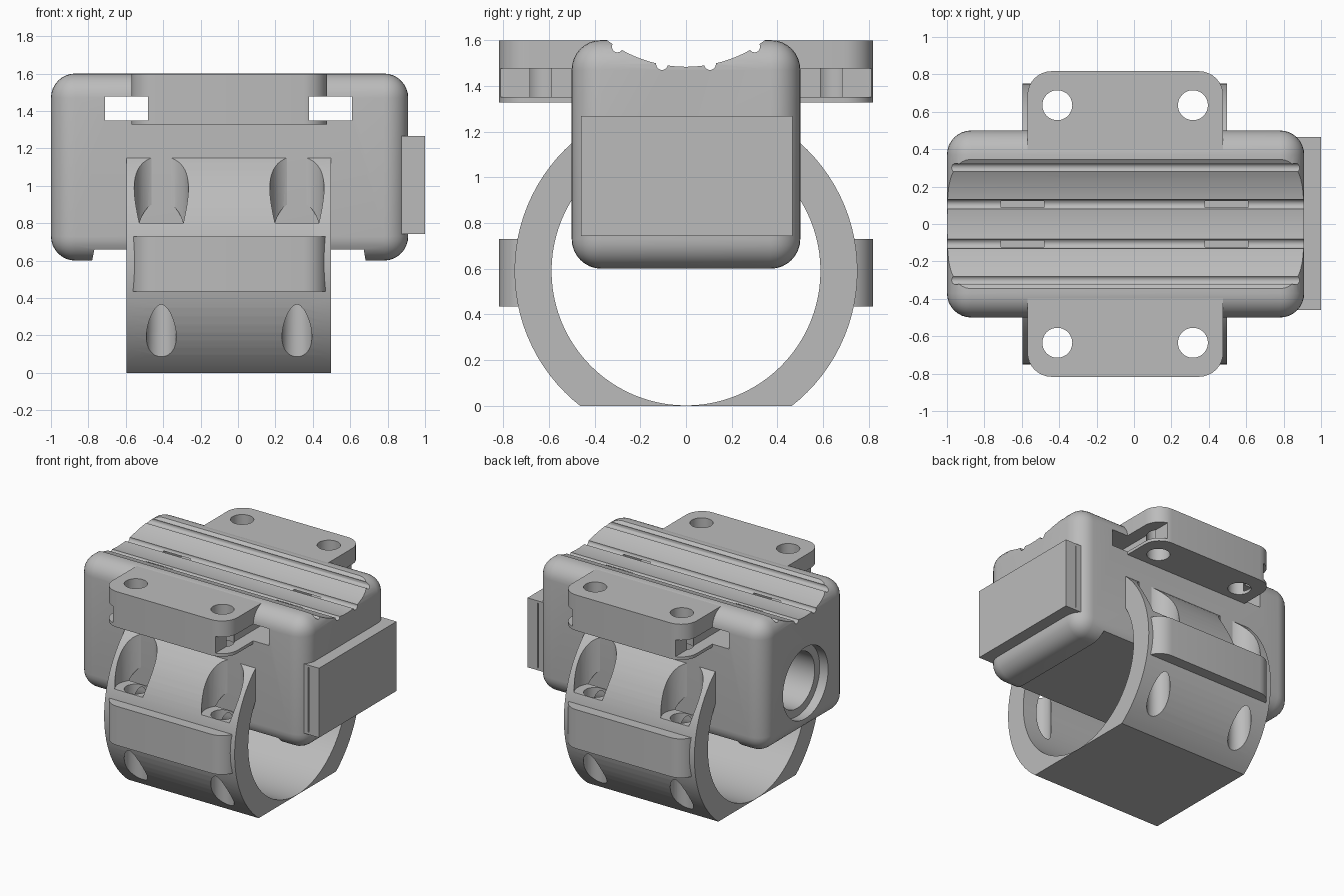
import bpy, bmesh, math
from mathutils import Matrix, Vector

cube = bpy.data.objects.get("Cube")
if cube:
    bpy.data.objects.remove(cube)

grey = bpy.data.materials.new("light grey")
grey.use_nodes = True
colour = (0.5, 0.5, 0.5, 1)
grey.diffuse_color = colour
grey.node_tree.nodes["Principled BSDF"].inputs["Base Color"].default_value = colour


def finish(name, bm):
    mesh = bpy.data.meshes.new(name)
    bm.to_mesh(mesh)
    bm.free()
    mesh.materials.append(grey)
    ob = bpy.data.objects.new(name, mesh)
    bpy.context.collection.objects.link(ob)
    return ob


def block(name, x, y, z, radius=0, upright_only=True, segments=8):
    """Box between pairs of limits, with optional rounded edges."""
    bm = bmesh.new()
    bmesh.ops.create_cube(bm, size=1)
    for v in bm.verts:
        v.co = Vector([(a + b) / 2 + c * (b - a) for (a, b), c in zip((x, y, z), v.co)])
    if radius:
        edges = [e for e in bm.edges
                 if not upright_only or abs(e.verts[0].co.z - e.verts[1].co.z) > 0.01]
        bmesh.ops.bevel(bm, geom=edges, offset=radius, segments=segments,
                        profile=0.5, affect='EDGES')
    return finish(name, bm)


def rod(name, axis, radius, start, end, a, b, sides=48):
    """Cylinder along x (a, b = y, z) or along z (a, b = x, y)."""
    bm = bmesh.new()
    bmesh.ops.create_cone(bm, cap_ends=True, segments=sides, radius1=radius,
                          radius2=radius, depth=end - start)
    mid = (start + end) / 2
    if axis == 'x':
        bm.transform(Matrix.Translation((mid, a, b)) @ Matrix.Rotation(math.pi / 2, 4, 'Y'))
    else:
        bm.transform(Matrix.Translation((a, b, mid)))
    return finish(name, bm)


def carve(ob, cutters):
    """Subtract every cutter in turn and bake the result."""
    for c in cutters:
        mod = ob.modifiers.new("cut", 'BOOLEAN')
        mod.operation = 'DIFFERENCE'
        mod.solver = 'EXACT'
        mod.object = c
    bpy.context.view_layer.update()
    deps = bpy.context.evaluated_depsgraph_get()
    baked = bpy.data.meshes.new_from_object(ob.evaluated_get(deps))
    ob.modifiers.clear()
    ob.data = baked


# Shared cutters: strap slots, bolt holes and counterbores
slots = [block("slot_cutter", (x, x + 0.23), (-1, 1), (1.35, 1.476)) for x in (-0.71, 0.38)]
spots = [(x, y) for x in (-0.41, 0.315) for y in (-0.635, 0.635)]
bolts = [rod("bolt_cutter", 'z', 0.08, -0.2, 1.8, x, y) for x, y in spots]
bores = [rod("bore_cutter", 'z', 0.145, 0.8, 1.3, x, y) for x, y in spots]

# Main body: rounded block with a scooped top, fine grooves and an end bore
body = block("body", (-1, 0.91), (-0.5, 0.5), (0.6, 1.6), 0.13, False)
scoop = [rod("scoop_cutter", 'x', 0.57, -1.2, 1.2, 0, 2.053, 128)]
grooves = [rod("groove_cutter", 'x', r, -1.2, 1.2, s * y, z, 16)
           for s in (-1, 1) for r, y, z in ((0.024, 0.3, 1.57), (0.026, 0.105, 1.495))]
socket = [rod("socket_cutter", 'x', 0.27, -1.2, -0.93, 0, 0.98, 64),
          rod("socket_cutter", 'x', 0.21, -1.1, 0.8, 0, 0.98, 64)]
belly = block("belly_cutter", (-0.8, 0.7), (-1, 1), (0.5, 0.66))
for v in belly.data.vertices:
    if v.co.z > 0.6:
        v.co.x *= 0.96
carve(body, scoop + grooves + slots + socket + [belly])

# Clamp ring under the body, with a flat foot
ring = rod("clamp_ring", 'x', 0.75, -0.595, 0.497, 0, 0.59, 96)
inner = rod("inner_cutter", 'x', 0.588, -1, 1, 0, 0.59, 96)
foot = block("foot_cutter", (-1, 1), (-1, 1), (-1, 0))
core = block("core_cutter", (-1, 1), (-0.48, 0.48), (0.8, 1.7))
carve(ring, [inner, foot, core] + bolts + bores)

# Clamp tabs at the sides of the ring
tabs = block("clamp_tabs", (-0.57, 0.477), (-0.817, 0.817), (0.435, 0.73), 0.13)
waist = rod("waist_cutter", 'x', 0.68, -1, 1, 0, 0.59, 96)
carve(tabs, [waist] + bolts)

# Upper mounting flanges with bolt holes
flanges = block("mounting_flanges", (-0.57, 0.477), (-0.817, 0.817), (1.327, 1.597), 0.13)
gap = block("gap_cutter", (-1, 1), (-0.385, 0.385), (1, 2))
carve(flanges, [gap] + slots + bolts)

# End cover plate
plate = block("end_plate", (0.862, 1), (-0.46, 0.466), (0.742, 1.267))
seam = [block("seam_cutter", (0.908, 0.916), (y - 0.008, y + 0.008), (0.76, 1.25))
        for y in (-0.46, 0.466)]
carve(plate, seam)

for ob in scoop + grooves + slots + socket + bolts + bores + seam + [belly, inner, foot, core, waist, gap]:
    bpy.data.objects.remove(ob)

# Smooth curved faces, keep sharp edges
bpy.ops.object.select_all(action='DESELECT')
for ob in (body, ring, tabs, flanges, plate):
    ob.select_set(True)
bpy.context.view_layer.objects.active = body
bpy.ops.object.shade_smooth_by_angle(angle=math.radians(30))
